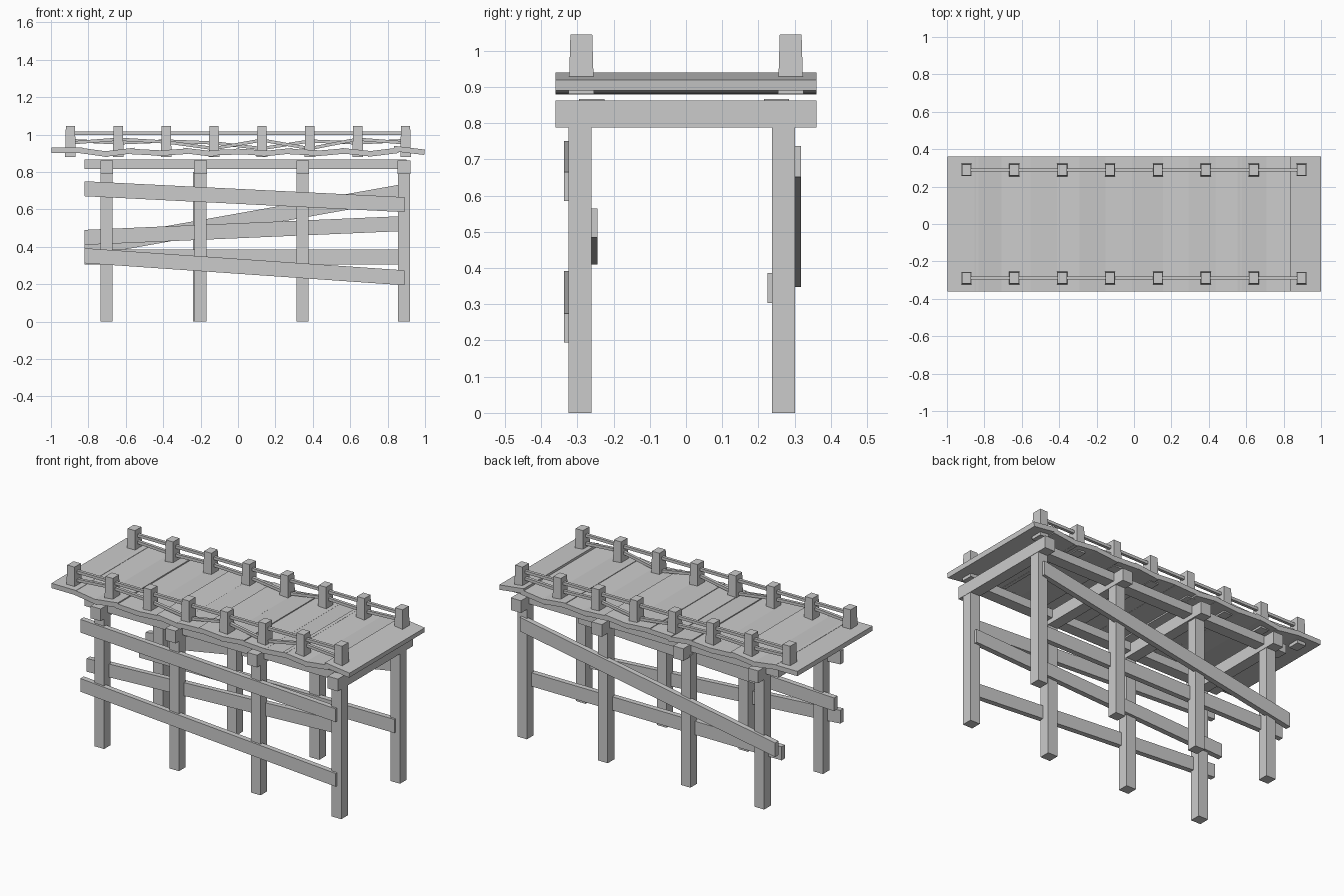
import bpy, bmesh
from math import atan2, hypot, radians, sin, cos
from mathutils import Matrix, Vector

if "Cube" in bpy.data.objects:
    bpy.data.objects.remove(bpy.data.objects["Cube"])


def box(name, center, size, tilt=0.0, taper=1.0):
    """Box with optional tilt in the xz plane and a narrowed top."""
    bm = bmesh.new()
    bmesh.ops.create_cube(bm, size=1.0)
    for v in bm.verts:
        k = taper if v.co.z > 0 else 1.0
        v.co = Vector((v.co.x * size[0] * k, v.co.y * size[1] * k, v.co.z * size[2]))
    bm.transform(Matrix.Rotation(-tilt, 4, 'Y'))
    me = bpy.data.meshes.new(name)
    bm.to_mesh(me)
    bm.free()
    ob = bpy.data.objects.new(name, me)
    ob.location = center
    bpy.context.collection.objects.link(ob)
    return ob


def board(name, x0, z0, x1, z1, y0, y1, height):
    """Straight board between two points, with vertical cut ends."""
    h = height / 2
    loop = [(x0, z0 - h), (x1, z1 - h), (x1, z1 + h), (x0, z0 + h)]
    bm = bmesh.new()
    a = [bm.verts.new((x, y0, z)) for x, z in loop]
    b = [bm.verts.new((x, y1, z)) for x, z in loop]
    bm.faces.new(a)
    bm.faces.new(b[::-1])
    for i in range(4):
        j = (i + 1) % 4
        bm.faces.new((a[j], a[i], b[i], b[j]))
    bmesh.ops.recalc_face_normals(bm, faces=bm.faces)
    me = bpy.data.meshes.new(name)
    bm.to_mesh(me)
    bm.free()
    ob = bpy.data.objects.new(name, me)
    bpy.context.collection.objects.link(ob)
    return ob


# trestle frames: a leg on each side and a cross beam
for x in (-0.702, -0.2, 0.346, 0.887):
    box("front_leg", (x, -0.293, 0.4), (0.064, 0.063, 0.8))
    box("back_leg", (x - (0.008 if x == -0.2 else 0), 0.269, 0.4), (0.064, 0.063, 0.8))
    box("cross_beam", (x, 0, 0.825), (0.068, 0.72, 0.074))

# long beams under the deck
for y in (-0.26, 0.25):
    box("long_beam", (0.04, y, 0.841), (1.72, 0.07, 0.052))

# bracing boards
board("front_brace_top", -0.82, 0.71, 0.89, 0.625, -0.337, -0.305, 0.08)
board("front_brace_low", -0.82, 0.352, 0.89, 0.234, -0.337, -0.305, 0.08)
board("front_brace_inner", -0.82, 0.45, 0.89, 0.524, -0.277, -0.245, 0.08)
board("back_brace_diagonal", -0.82, 0.39, 0.89, 0.694, 0.286, 0.318, 0.085)
board("back_brace_inner", -0.82, 0.345, 0.89, 0.345, 0.225, 0.257, 0.082)

# uneven overlapping deck planks
tilts = [0, -8, 7, -3, 4, -7, 2, -4, 6, -3, 5, -6, 7, -7]
width, thick = 0.165, 0.029
for i, t in enumerate(tilts):
    a = radians(t)
    reach = (width * cos(a) + thick * abs(sin(a))) / 2
    x = -0.915 + i * 0.1408
    x = max(-1 + reach, min(1 - reach, x))
    z = 0.915 if i in (0, 13) else 0.905
    box("deck_plank", (x, 0, z), (width, 0.72, thick), a)

# railing posts, straight top rails and crooked lower rails
xs = [-0.896 + i * 0.256 for i in range(8)]
lower = {-1: [0.955, 0.975, 0.96, 0.925, 0.97, 0.925, 0.975, 0.955],
         1: [0.968, 0.955, 0.965, 0.955, 0.925, 0.965, 0.955, 0.968]}
for s in (-1, 1):
    y = s * 0.289
    for x in xs:
        box("railing_post", (x, y, 0.963), (0.057, 0.07, 0.164), taper=0.86)
    board("top_rail", xs[0], 1.007, xs[-1], 1.007, y - 0.009, y + 0.009, 0.017)
    for i in range(7):
        board("lower_rail", xs[i], lower[s][i], xs[i + 1], lower[s][i + 1],
              y - 0.009, y + 0.009, 0.017)
